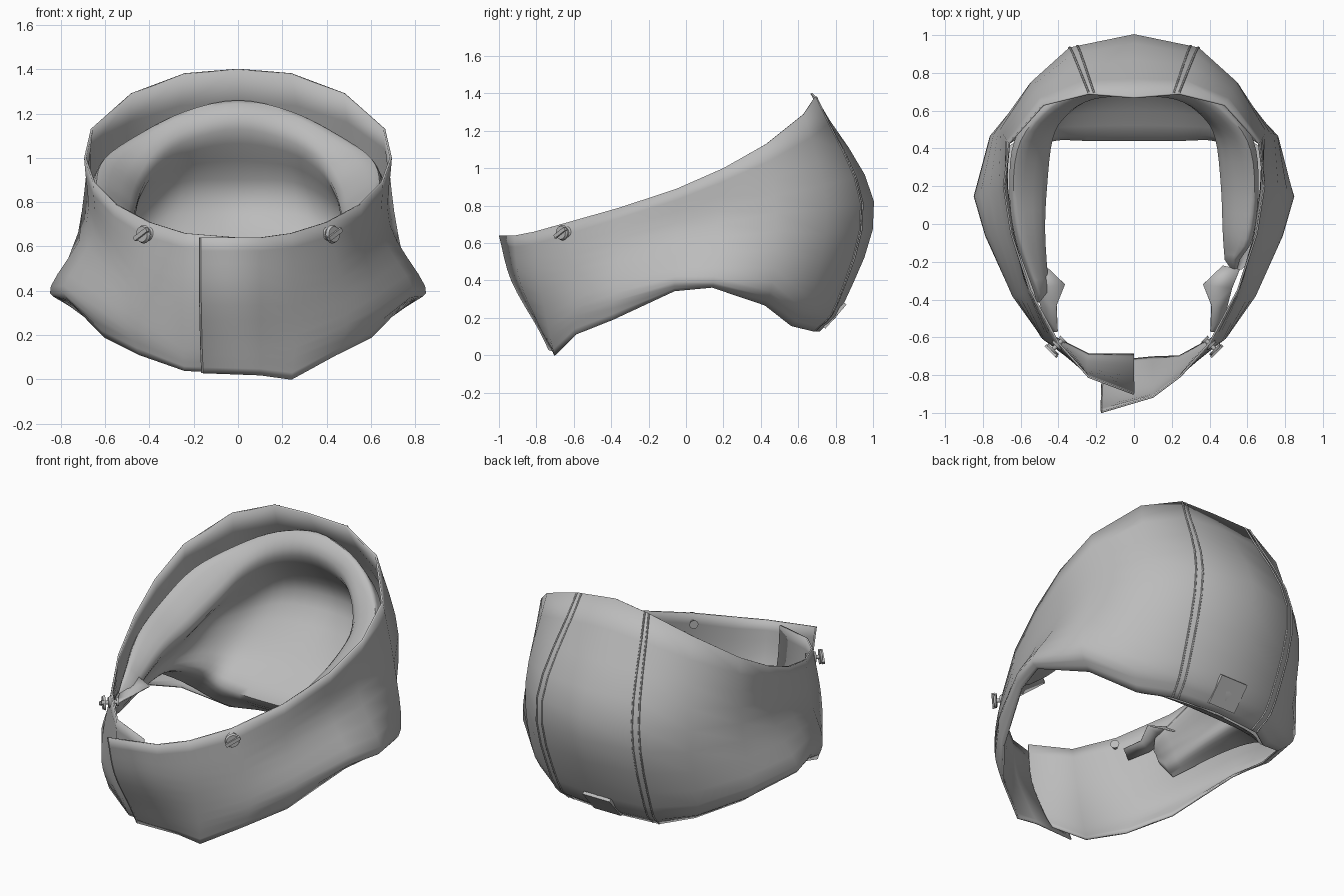
import bpy, bmesh, math
from mathutils import Vector, Matrix

if "Cube" in bpy.data.objects:
    bpy.data.objects.remove(bpy.data.objects["Cube"])

cloth = bpy.data.materials.new("grey_cloth")
cloth.diffuse_color = (0.5, 0.5, 0.5, 1)
cloth.use_nodes = True
cloth.node_tree.nodes["Principled BSDF"].inputs["Base Color"].default_value = cloth.diffuse_color


def spline(pts, n):
    """Catmull-Rom samples through the points, n per span."""
    p = [Vector(q) for q in pts]
    p = [2 * p[0] - p[1]] + p + [2 * p[-1] - p[-2]]
    out = []
    for i in range(1, len(p) - 2):
        a, b, c, d = p[i - 1:i + 3]
        for k in range(n):
            t = k / n
            out.append(0.5 * (2 * b + (c - a) * t + (2 * a - 5 * b + 4 * c - d) * t * t
                              + (3 * b - a - 3 * c + d) * t ** 3))
    return out + [p[-2]]


def surface(rows, nu, nv):
    """Grid of points: one list per column, each from first row to last."""
    lines = [spline(r, nu) for r in rows]
    return [spline(col, nv) for col in zip(*lines)]


def flip(p):
    return (-p[0], p[1], p[2])


def add_object(name, data, angle=None):
    ob = bpy.data.objects.new(name, data)
    bpy.context.collection.objects.link(ob)
    data.materials.append(cloth)
    if angle:
        bpy.ops.object.select_all(action='DESELECT')
        ob.select_set(True)
        bpy.context.view_layer.objects.active = ob
        bpy.ops.object.shade_smooth_by_angle(angle=math.radians(angle))
    return ob


def grid_object(name, cols, thick=0.0):
    me = bpy.data.meshes.new(name)
    m = len(cols[0])
    faces = [(i * m + j, i * m + j + 1, (i + 1) * m + j + 1, (i + 1) * m + j)
             for i in range(len(cols) - 1) for j in range(m - 1)]
    me.from_pydata([v for c in cols for v in c], [], faces)
    ob = add_object(name, me, 50)
    if thick:
        s = ob.modifiers.new("thickness", 'SOLIDIFY')
        s.thickness, s.offset = thick, 0


def bm_object(name, bm):
    me = bpy.data.meshes.new(name)
    bm.to_mesh(me)
    bm.free()
    add_object(name, me, 30)


# Collar shell: half rows from front centre to back centre
rim = [(0, -.9, .64), (.24, -.81, .66), (.40, -.63, .71), (.55, -.35, .79), (.65, -.05, .89),
       (.69, .2, 1.0), (.66, .43, 1.13), (.48, .63, 1.29), (.24, .69, 1.38), (0, .67, 1.4)]
waist = [(0, -.87, .4), (.25, -.78, .4), (.46, -.62, .46), (.57, -.36, .56), (.65, -.05, .65),
         (.68, .17, .7), (.70, .48, .76), (.54, .75, .78), (.34, .93, .81), (0, 1.0, .82)]
flare = [(0, -.76, .15), (.25, -.73, .14), (.49, -.59, .25), (.64, -.38, .33), (.78, -.06, .42),
         (.84, .15, .42), (.76, .46, .39), (.54, .66, .3), (.33, .8, .28), (0, .84, .28)]
hem = [(0, -.69, .02), (.24, -.70, .0), (.44, -.59, .11), (.60, -.39, .19), (.75, -.06, .345),
       (.8, .14, .365), (.67, .42, .27), (.45, .56, .16), (.3, .68, .13), (0, .71, .13)]
flap_edge = [(-.17, -.995, .64), (-.17, -.93, .4), (-.165, -.79, .15), (-.16, -.73, .03)]

rows = []
for row, tip in zip((rim, waist, flare, hem), flap_edge):
    overlap = [tip, (.1, row[0][1] - .015, row[0][2])]
    left = [flip(p) for p in row[-2::-1]]
    if row is hem:                          # the under-lapped side sits higher
        left[-2:] = [(-.24, -.69, .04), (0, -.69, .03)]
    rows.append(overlap + row[1:] + left)
shell = surface(rows, 1, 4)
grid_object("collar_shell", shell, 0.01)

# Padded lining: half rows from front end to back centre
pad_edge = [(.53, -.36, .63), (.63, -.07, .77), (.66, .2, .85), (.63, .45, .95), (.49, .64, 1.05),
            (.26, .76, 1.14), (0, .79, 1.19)]
pad_top = [(.50, -.37, .67), (.59, -.08, .8), (.62, .2, .89), (.58, .44, 1.0), (.43, .62, 1.11),
           (.24, .71, 1.21), (0, .74, 1.26)]
pad_inner = [(.45, -.36, .6), (.47, -.05, .72), (.46, .2, .78), (.43, .45, .87), (.36, .57, .99),
             (.22, .66, 1.08), (0, .68, 1.13)]
pad_recess = [(.48, -.35, .54), (.53, -.05, .60), (.53, .2, .64), (.53, .48, .70), (.43, .66, .75),
              (.26, .81, .82), (0, .88, .82)]
pad_ledge = [(.51, -.36, .5), (.55, -.05, .55), (.56, .18, .57), (.55, .42, .55), (.45, .58, .52),
             (.27, .64, .51), (0, .66, .51)]
pad_lip = [(.54, -.36, .45), (.57, -.06, .49), (.57, .17, .49), (.50, .38, .42), (.42, .44, .34),
           (.25, .44, .32), (0, .44, .32)]
pad_hem = [(.59, -.37, .42), (.68, -.06, .47), (.73, .15, .46), (.66, .41, .31), (.46, .53, .18),
           (.3, .64, .145), (0, .67, .145)]
pad_rows = []
for r in (pad_edge, pad_top, pad_inner, pad_recess, pad_ledge, pad_lip, pad_hem):
    start = (r[0][0] + .03, -.19, r[0][2] + .05)      # the right end stops shorter
    pad_rows.append([start] + r[1:] + [flip(p) for p in r[-2::-1]])
pad = surface(pad_rows, 4, 4)


def closed_end(col):
    c = sum(col, Vector()) / len(col)
    return [v.lerp(c, .6) + Vector((0, -.05, 0)) for v in col]


grid_object("padded_lining", [closed_end(pad[0])] + pad + [closed_end(pad[-1])])

# Loose lining flaps reaching inwards at the pad ends
for s, side in ((1, "right"), (-1, "left")):
    outer = [(.56, -.24, .66), (.52, -.34, .62), (.49, -.45, .58), (.44, -.57, .56)]
    inner = [(.47, -.22, .60), (.365, -.32, .64), (.41, -.43, .61), (.405, -.57, .62)]
    grid_object("lining_flap_" + side,
                [[Vector((s * p[0], p[1], p[2])) for p in pair] for pair in zip(outer, inner)], 0.006)


# Seam ridges running down the back and along the overlap
def tube(name, pts, r):
    cu = bpy.data.curves.new(name, 'CURVE')
    cu.dimensions, cu.bevel_depth, cu.bevel_resolution = '3D', r, 1
    sp = cu.splines.new('POLY')
    sp.points.add(len(pts) - 1)
    for q, p in zip(sp.points, pts):
        q.co = (*p, 1)
    add_object(name, cu)


centre = max(range(len(shell)), key=lambda i: shell[i][4].y)
for s, side in ((-1, "right"), (1, "left")):
    for k, w in enumerate((0, .12)):
        path = [a.lerp(b, w) + Vector((0, .006, 0)) for a, b in zip(shell[centre + s], shell[centre])]
        tube(f"back_seam_{side}_{k}", path, 0.005)
tube("front_seam", shell[0], 0.006)

# Tab at the bottom of the back
bm = bmesh.new()
bmesh.ops.create_cube(bm, size=1, matrix=Matrix.Translation((0, .795, .212)) @ Matrix.Rotation(-.72, 4, 'X')
                      @ Matrix.Diagonal((.18, .018, .17, 1)))
bm_object("back_tab", bm)

# Metal studs: (radius, depth, distance along the axis), plus a crossbar
for s, side in ((1, "right"), (-1, "left")):
    axis = Vector((s * .7, -.7, 0))
    base = Matrix.Translation((s * .395, -.63, .655)) @ axis.to_track_quat('Z', 'Y').to_matrix().to_4x4()
    bm = bmesh.new()
    for r, d, h in ((.025, .012, -.025), (.013, .08, .01), (.034, .012, .018), (.042, .014, .05)):
        bmesh.ops.create_cone(bm, cap_ends=True, segments=16, radius1=r, radius2=r * .85, depth=d,
                              matrix=base @ Matrix.Translation((0, 0, h)))
    bmesh.ops.create_cube(bm, size=1, matrix=base @ Matrix.Translation((0, 0, .06))
                          @ Matrix.Rotation(.5, 4, 'Z') @ Matrix.Diagonal((.09, .02, .016, 1)))
    bm_object("stud_" + side, bm)
